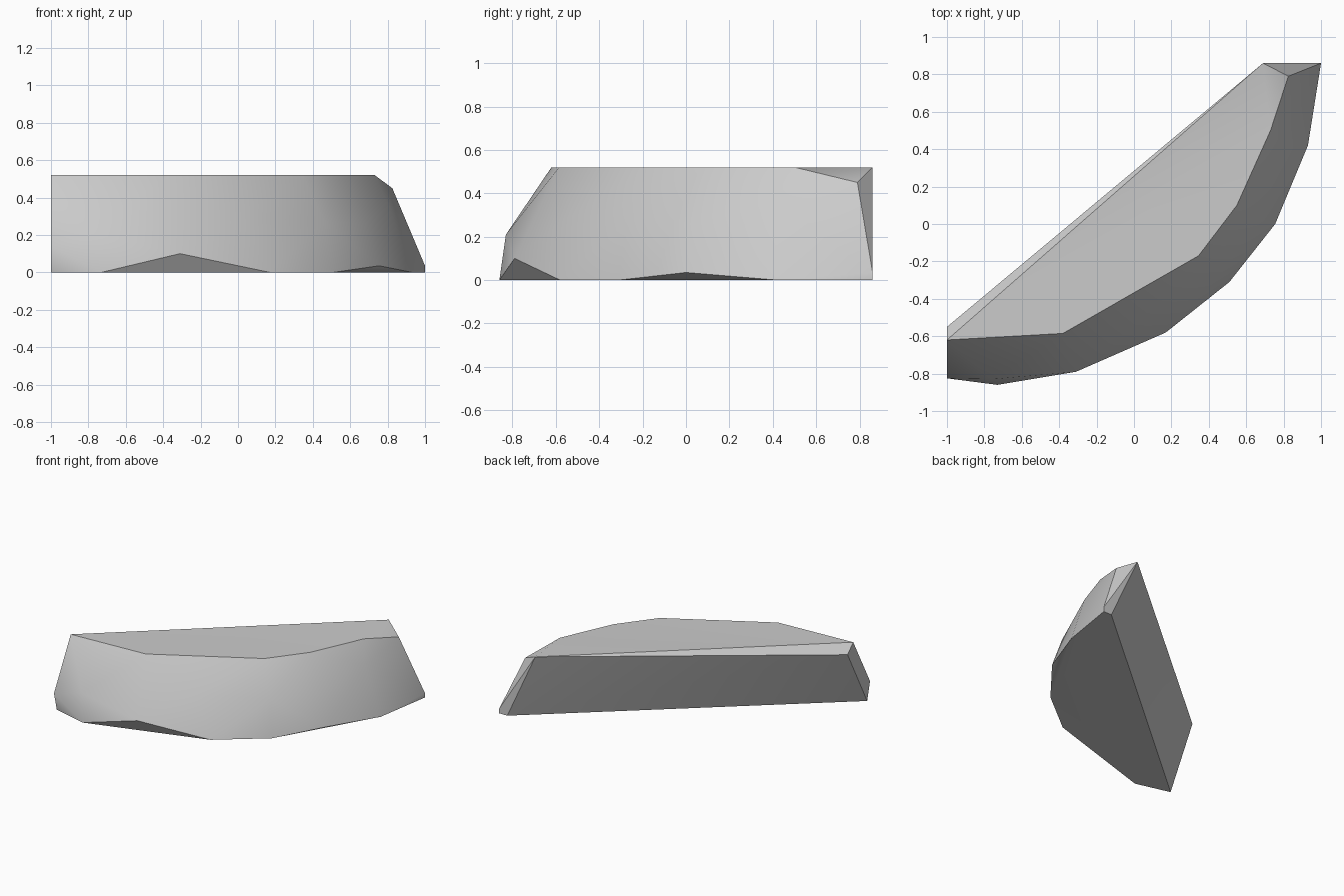
import bpy
import bmesh
import math

cube = bpy.data.objects.get("Cube")
if cube:
    bpy.data.objects.remove(cube, do_unlink=True)


def make_material(name, colour):
    mat = bpy.data.materials.new(name)
    mat.use_nodes = True
    mat.diffuse_color = colour
    mat.node_tree.nodes["Principled BSDF"].inputs["Base Color"].default_value = colour
    return mat


HEIGHT = 0.52

# Outline of the flat top and of the flat base
top_outline = [(-1, -0.62), (-0.38, -0.585), (0.345, -0.17),
               (0.55, 0.10), (0.73, 0.50), (0.69, 0.86)]
base_outline = [(-1, -0.79), (-0.73, -0.86), (0.17, -0.58), (0.51, -0.31),
                (0.93, 0.42), (1, 0.86), (0.93, 0.86)]

# Corners of the chipped edges between them
chip_corners = [(-1, -0.55, 0.45), (-1, -0.825, 0.14), (-0.76, -0.83, 0.21),
                (-0.31, -0.79, 0.10), (0.755, 0, 0.035),
                (1, 0.86, 0.035), (0.825, 0.79, 0.45)]

# Slight swell halfway up the curved side
side_swell = [(0.02, -0.53, 0.30), (0.46, -0.27, 0.27),
              (0.68, 0.02, 0.26), (0.80, 0.41, 0.37)]

# Solid shard wrapped around the outlines and corners
bm = bmesh.new()
for x, y in top_outline:
    bm.verts.new((x, y, HEIGHT))
for x, y in base_outline:
    bm.verts.new((x, y, 0))
for corner in chip_corners + side_swell:
    bm.verts.new(corner)
bmesh.ops.convex_hull(bm, input=bm.verts[:])
bmesh.ops.dissolve_limit(bm, angle_limit=math.radians(1),
                         verts=bm.verts[:], edges=bm.edges[:])
bmesh.ops.recalc_face_normals(bm, faces=bm.faces[:])

mesh = bpy.data.meshes.new("stone_shard")
bm.to_mesh(mesh)
bm.free()
shard = bpy.data.objects.new("stone_shard", mesh)
bpy.context.collection.objects.link(shard)
mesh.materials.append(make_material("light_grey_stone", (0.6, 0.6, 0.6, 1)))

# Soft curved side with crisp broken edges
bpy.ops.object.select_all(action="DESELECT")
shard.select_set(True)
bpy.context.view_layer.objects.active = shard
bpy.ops.object.shade_smooth_by_angle(angle=math.radians(33))
